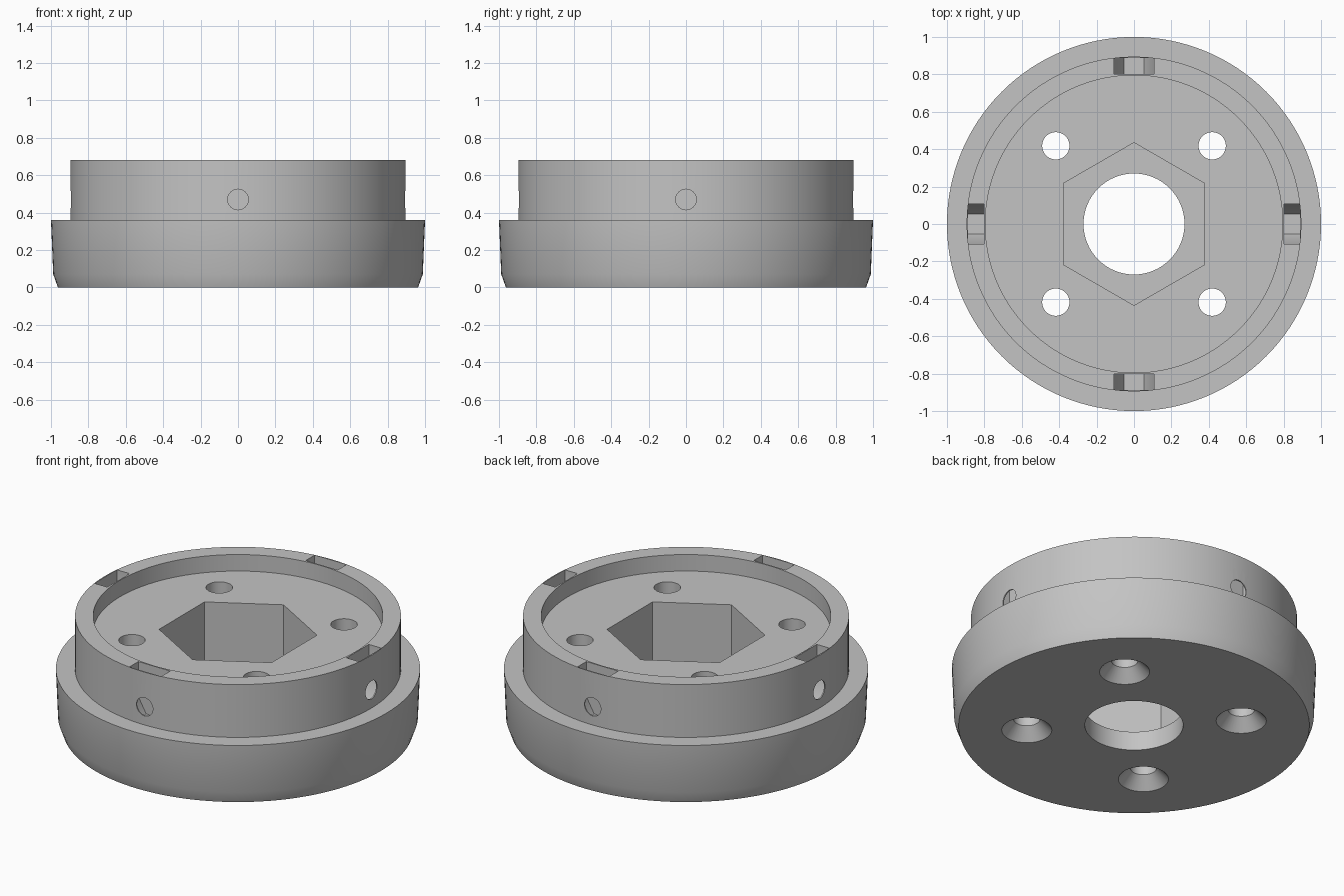
import bpy
import bmesh
from math import cos, sin, pi, radians
from mathutils import Matrix, Vector

if "Cube" in bpy.data.objects:
    bpy.data.objects.remove(bpy.data.objects["Cube"], do_unlink=True)

metal = bpy.data.materials.new("plain grey")
metal.use_nodes = True
grey = (0.55, 0.55, 0.55, 1)
metal.diffuse_color = grey
metal.node_tree.nodes["Principled BSDF"].inputs["Base Color"].default_value = grey


def loft(name, rings, matrix=Matrix()):
    """Closed solid skinned through equal-sized rings of points."""
    bm = bmesh.new()
    loops = [[bm.verts.new(matrix @ Vector(p)) for p in ring] for ring in rings]
    for low, high in zip(loops, loops[1:]):
        for i in range(len(low)):
            j = (i + 1) % len(low)
            bm.faces.new((low[i], low[j], high[j], high[i]))
    bm.faces.new(loops[0][::-1])
    bm.faces.new(loops[-1])
    bmesh.ops.recalc_face_normals(bm, faces=bm.faces)
    mesh = bpy.data.meshes.new(name)
    bm.to_mesh(mesh)
    bm.free()
    mesh.materials.append(metal)
    obj = bpy.data.objects.new(name, mesh)
    bpy.context.collection.objects.link(obj)
    return obj


def turned(name, profile, sides, matrix=Matrix(), start=0):
    """Solid of revolution from (radius, height) pairs."""
    angles = [start + 2 * pi * i / sides for i in range(sides)]
    rings = [[(r * cos(a), r * sin(a), z) for a in angles] for r, z in profile]
    return loft(name, rings, matrix)


# Stepped body: flange with eased lower edge, collar and shallow top recess
body = turned("hub_body", [(0.963, 0), (0.988, 0.07), (1, 0.36), (0.895, 0.36),
                           (0.895, 0.68), (0.795, 0.68), (0.795, 0.58)], 128)

# Hexagonal socket and central bore
cutters = [
    turned("hex_socket_cutter", [(0.435, 0.115), (0.435, 0.8)], 6, start=pi / 2),
    turned("bore_cutter", [(0.27, -0.1), (0.27, 0.3)], 64),
]

# Countersunk screw holes
for sx in (-1, 1):
    for sy in (-1, 1):
        cutters.append(turned("screw_hole_cutter",
                              [(0.184, -0.05), (0.073, 0.07), (0.073, 0.8)], 40,
                              Matrix.Translation((sx * 0.418, sy * 0.418, 0))))

# Nut pockets in the rim, each with a radial set-screw hole
pocket = [(-0.107, 0.8), (-0.107, 0.47), (-0.054, 0.377),
          (0.054, 0.377), (0.107, 0.47), (0.107, 0.8)]
for quarter in range(4):
    turn = Matrix.Rotation(radians(90 * quarter), 4, "Z")
    cutters.append(loft("nut_pocket_cutter",
                        [[(x, y, z) for x, z in pocket] for y in (-0.887, -0.802)], turn))
    lay = turn @ Matrix.Translation((0, 0, 0.47)) @ Matrix.Rotation(pi / 2, 4, "X")
    cutters.append(turned("set_screw_cutter", [(0.055, 0.85), (0.055, 0.95)], 40, lay))

# Cut every opening, then remove the cutters
bpy.ops.object.select_all(action="DESELECT")
bpy.context.view_layer.objects.active = body
body.select_set(True)
for cutter in cutters:
    cutter.hide_render = True
    mod = body.modifiers.new("cut", "BOOLEAN")
    mod.operation = "DIFFERENCE"
    mod.solver = "EXACT"
    mod.object = cutter
    bpy.ops.object.modifier_apply(modifier=mod.name)
    bpy.data.objects.remove(cutter, do_unlink=True)

bpy.ops.object.shade_smooth_by_angle(angle=radians(30))
